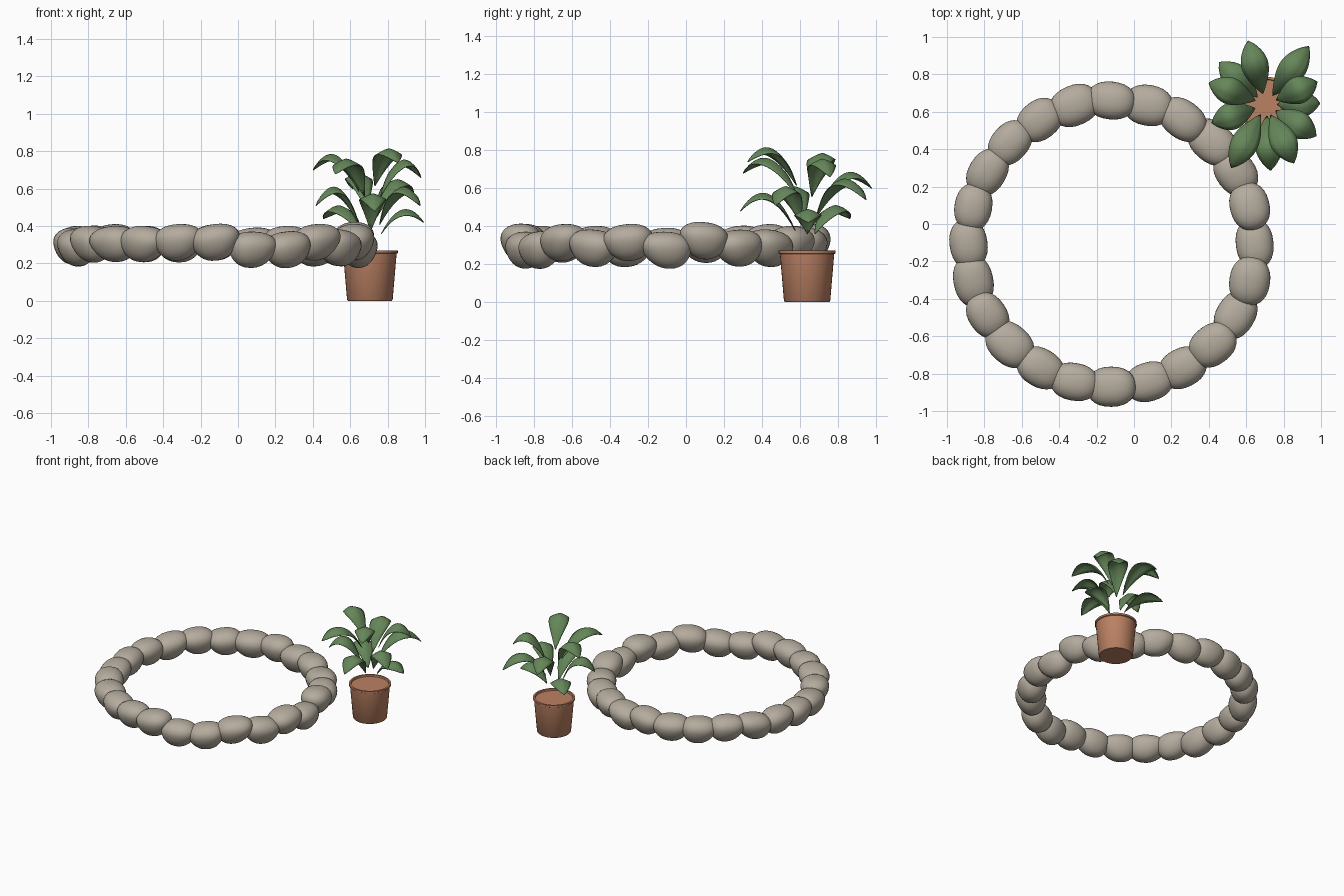
import bpy, bmesh, math, random
from mathutils import Matrix, Vector

random.seed(4)
if "Cube" in bpy.data.objects:
    bpy.data.objects.remove(bpy.data.objects["Cube"])


def material(name, colour):
    mat = bpy.data.materials.new(name)
    mat.use_nodes = True
    mat.diffuse_color = (*colour, 1)
    mat.node_tree.nodes["Principled BSDF"].inputs["Base Color"].default_value = (*colour, 1)
    return mat


STONE = material("warm grey stone", (0.46, 0.41, 0.34))
CLAY = material("terracotta", (0.50, 0.22, 0.125))
GREEN = material("leaf green", (0.13, 0.24, 0.10))


def finish(bm, name, mat, angle=50):
    """Turn a bmesh into a smooth shaded object with sharp edges kept."""
    mesh = bpy.data.meshes.new(name)
    bm.to_mesh(mesh)
    bm.free()
    mesh.materials.append(mat)
    for poly in mesh.polygons:
        poly.use_smooth = True
    mesh.set_sharp_from_angle(angle=math.radians(angle))
    obj = bpy.data.objects.new(name, mesh)
    bpy.context.collection.objects.link(obj)
    return obj


def bulge(value, power):
    return math.copysign(abs(value) ** power, value)


# Ring of rounded stones, flatter on top and narrowing underneath
RING_CENTRE, RING_RADIUS = Vector((-0.12, -0.105, 0.3)), 0.765
LIFTS = [1, -1, 0, -2, -2, 2, -3, 1, -2, 1, -3, -3,
         1, 1, 0, 0, 0, -2, -1, 0, 0, 1, 0, 0]


def stone(index, lift):
    bm = bmesh.new()
    bmesh.ops.create_uvsphere(bm, u_segments=28, v_segments=18, radius=1)
    length, depth = random.uniform(0.128, 0.142), random.uniform(0.1, 0.11)
    skew = random.uniform(-0.2, 0.2)
    for v in bm.verts:
        x, y, z = v.co
        taper = 1 + 0.12 * min(z, 0)
        height = 0.08 * bulge(z, 0.9) if z > 0 else 0.115 * z
        v.co = (length * bulge(x, 0.88) * taper + skew * height,
                depth * bulge(y, 0.9) * taper,
                height + 0.02)
    angle = math.pi / 2 - index * math.tau / len(LIFTS)
    spot = RING_CENTRE + Vector((RING_RADIUS * math.cos(angle),
                                 RING_RADIUS * math.sin(angle), lift / 100))
    turn = Matrix.Rotation(angle - math.pi / 2 + random.uniform(-0.15, 0.15), 4, "Z")
    tilt = Matrix.Rotation(random.uniform(-0.14, 0.14), 4, "Y")
    bm.transform(Matrix.Translation(spot) @ turn @ tilt)
    finish(bm, f"ring_stone_{index + 1}", STONE)


for index, lift in enumerate(LIFTS):
    stone(index, lift)

# Tapered pot with a thin lip and a filled top
PLANT = Vector((0.705, 0.638, 0))
PROFILE = [(0, 0), (0.117, 0), (0.122, 0.006), (0.143, 0.252), (0.15, 0.256),
           (0.15, 0.27), (0.136, 0.27), (0.134, 0.257), (0, 0.257)]
bm = bmesh.new()
verts = [bm.verts.new((r, 0, z)) for r, z in PROFILE]
edges = [bm.edges.new(pair) for pair in zip(verts, verts[1:])]
bmesh.ops.spin(bm, geom=verts + edges, axis=(0, 0, 1), cent=(0, 0, 0),
               angle=math.tau, steps=40)
bmesh.ops.remove_doubles(bm, verts=bm.verts, dist=0.0001)
bmesh.ops.recalc_face_normals(bm, faces=bm.faces)
bm.transform(Matrix.Translation(PLANT))
finish(bm, "flower_pot", CLAY, 35)

# Arching leaves: tip x, tip y, tip height, crest height
LEAVES = [(0.61, 0.98, 0.60, 0.685), (0.935, 0.95, 0.54, 0.65),
          (0.98, 0.76, 0.66, 0.755), (0.995, 0.645, 0.42, 0.49),
          (0.975, 0.47, 0.51, 0.61), (0.855, 0.325, 0.74, 0.815),
          (0.73, 0.285, 0.48, 0.575), (0.52, 0.30, 0.68, 0.76),
          (0.415, 0.54, 0.51, 0.61), (0.40, 0.755, 0.70, 0.785),
          (0.455, 0.865, 0.44, 0.51)]
ROWS, COLS, CREST = 14, 6, 0.6


def leaf(index, tip_x, tip_y, tip_z, crest_z):
    reach = Vector((tip_x, tip_y, 0)) - PLANT
    along = reach.normalized()
    side = Vector((-along.y, along.x, 0))
    base_z = max(0.36, crest_z - 0.2)
    bm = bmesh.new()
    grid = []
    for i in range(ROWS + 1):
        t = i / ROWS
        # Parabola through the base, the crest and the tip
        z = (base_z * (t - CREST) * (t - 1) / CREST
             + crest_z * t * (t - 1) / (CREST * (CREST - 1))
             + tip_z * t * (t - CREST) / (1 - CREST))
        middle = PLANT + along * (0.06 + (reach.length - 0.06) * t)
        half = 0.003 + 0.07 * math.sin(math.pi * t ** 1.15) ** 0.85 if 0 < t < 1 else 0.002
        row = []
        for j in range(COLS + 1):
            s = 2 * j / COLS - 1
            droop = half * 0.45 * abs(s) ** 1.3
            row.append(bm.verts.new(middle + side * half * s + Vector((0, 0, z - droop))))
        grid.append(row)
    for a, b in zip(grid, grid[1:]):
        for j in range(COLS):
            bm.faces.new((a[j], b[j], b[j + 1], a[j + 1]))
    obj = finish(bm, f"leaf_{index + 1}", GREEN, 60)
    thickness = obj.modifiers.new("thickness", "SOLIDIFY")
    thickness.thickness = 0.004


for index, shape in enumerate(LEAVES):
    leaf(index, *shape)
